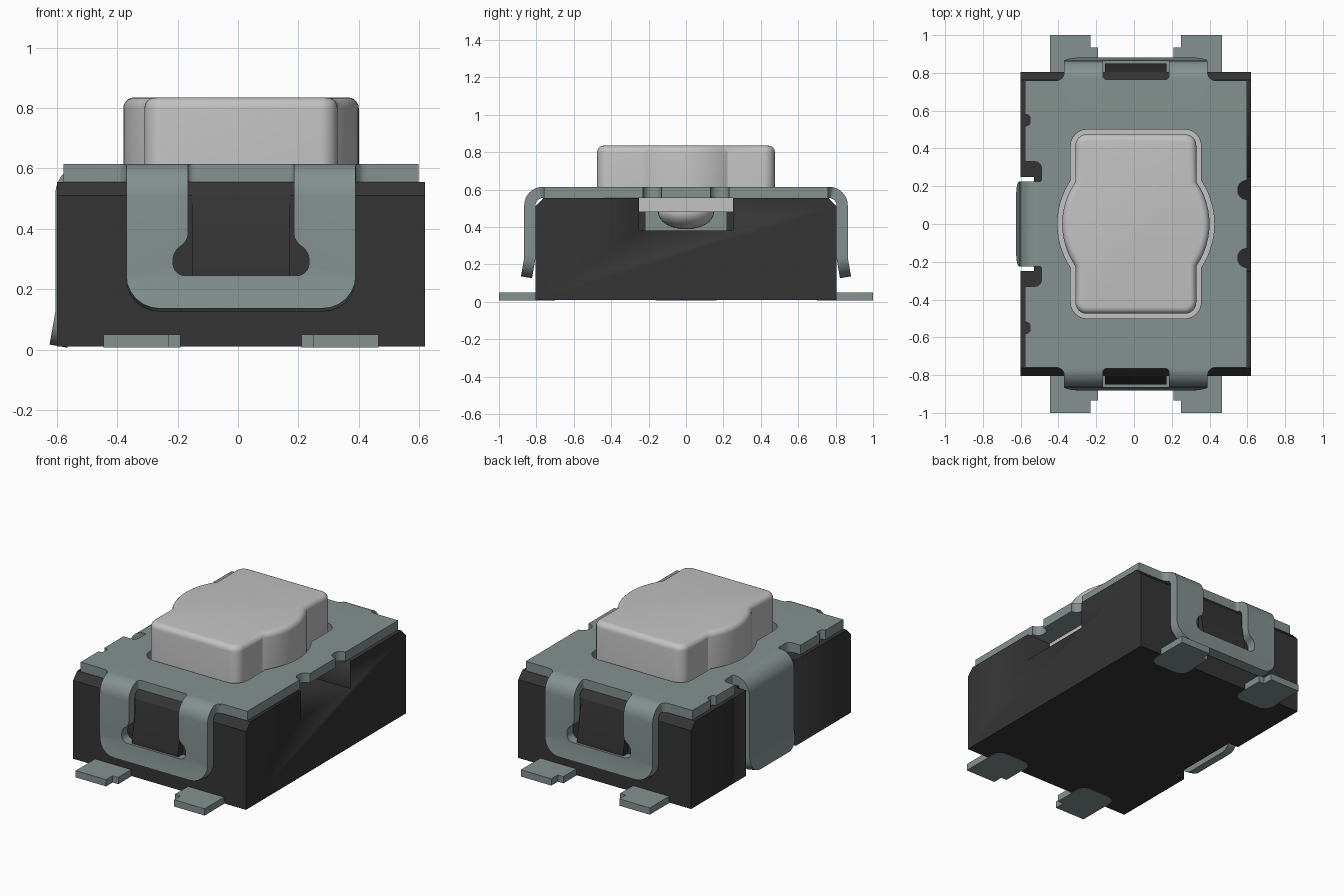
import bpy, bmesh, math
from mathutils import Vector

if "Cube" in bpy.data.objects:
    bpy.data.objects.remove(bpy.data.objects["Cube"], do_unlink=True)

CX = 0.01          # the housing sits slightly off centre because of the side clip
TOP = 0.615        # upper surface of the metal cover
BEND, ARC = 0.1, 0.05 * math.pi


def material(name, rgb):
    m = bpy.data.materials.new(name)
    m.use_nodes = True
    m.diffuse_color = (*rgb, 1)
    m.node_tree.nodes["Principled BSDF"].inputs["Base Color"].default_value = (*rgb, 1)
    return m


BLACK = material("black plastic", (0.035, 0.035, 0.035))
STEEL = material("grey green steel", (0.23, 0.285, 0.28))
PALE = material("pale grey plastic", (0.54, 0.54, 0.54))


def finish(name, bm, mat, smooth=True):
    mesh = bpy.data.meshes.new(name)
    bm.to_mesh(mesh)
    bm.free()
    mesh.materials.append(mat)
    ob = bpy.data.objects.new(name, mesh)
    ob.location.x = CX
    bpy.context.collection.objects.link(ob)
    bpy.ops.object.select_all(action='DESELECT')
    bpy.context.view_layer.objects.active = ob
    ob.select_set(True)
    if smooth:
        bpy.ops.object.shade_smooth_by_angle(angle=math.radians(30))
    return ob


def rounded(corners, steps=6):
    """Closed outline with each (x, y, radius) corner rounded."""
    out = []
    for i, (x, y, r) in enumerate(corners):
        p = Vector((x, y))
        if not r:
            out.append(p)
            continue
        a = p + (Vector(corners[i - 1][:2]) - p).normalized() * r
        b = p + (Vector(corners[(i + 1) % len(corners)][:2]) - p).normalized() * r
        for k in range(steps + 1):
            t = k / steps
            wa, wp, wb = (1 - t) ** 2, 1.414 * t * (1 - t), t * t
            out.append((a * wa + p * wp + b * wb) / (wa + wp + wb))
    return out


def prism(name, pts, axis, lo, hi, mat, bevel=0):
    """Extrude a profile: (y, z) along x, or (x, y) along z."""
    bm = bmesh.new()
    place = (lambda p: (lo, p[0], p[1])) if axis == 'x' else (lambda p: (p[0], p[1], lo))
    base = bm.faces.new([bm.verts.new(place(p)) for p in pts])
    step = Vector((hi - lo, 0, 0)) if axis == 'x' else Vector((0, 0, hi - lo))
    new = bmesh.ops.extrude_face_region(bm, geom=[base], use_keep_orig=True)["geom"]
    bmesh.ops.translate(bm, verts=[v for v in new if isinstance(v, bmesh.types.BMVert)], vec=step)
    bmesh.ops.recalc_face_normals(bm, faces=bm.faces)
    if bevel:
        rim = [e for e in bm.edges if all(v.co.z > hi - 1e-4 for v in e.verts)]
        bmesh.ops.bevel(bm, geom=rim, offset=bevel, segments=5, profile=0.5, affect='EDGES')
    return finish(name, bm, mat)


def rect(a, b, c, d):
    return [(a, c), (b, c), (b, d), (a, d)]


def cut(target, cutter):
    mod = target.modifiers.new("cut", 'BOOLEAN')
    mod.operation, mod.solver, mod.object = 'DIFFERENCE', 'EXACT', cutter
    bpy.context.view_layer.objects.active = target
    bpy.ops.object.modifier_apply(modifier=mod.name)
    bpy.data.objects.remove(cutter, do_unlink=True)


def button_outline(grow):
    """Rounded rectangle merged with a circle that bulges from both sides."""
    w, h, r = 0.32 + grow, 0.475 + grow, 0.39 + grow
    end = math.acos(w / r)
    bulge = [(r * math.cos(t), r * math.sin(t)) for t in (end * k / 10 for k in range(-10, 11))]
    corner = 0.06 + grow
    half = [(x, y, 0) for x, y in bulge] + [(w, h, corner)]
    other = [(-x, -y, 0) for x, y in bulge] + [(-w, -h, corner)]
    return rounded(half + [(-w, h, corner)] + other + [(w, -h, corner)])


# Housing with chamfered ends, side window and clip groove
side = [(-0.805, 0.01), (0.805, 0.01), (0.805, 0.51), (0.762, 0.555), (-0.762, 0.555), (-0.805, 0.51)]
housing = prism("housing", side, 'x', -0.61, 0.61, BLACK)
cut(housing, prism("window_cutter", rect(-0.25, 0.25, 0.38, 0.7), 'x', -0.2, 0.7, BLACK))
cut(housing, prism("groove_cutter", rect(-0.25, 0.25, -0.1, 0.7), 'x', -0.7, -0.54, BLACK))

# Wedge latches and solder feet at both ends
for s, end in ((-1, "front"), (1, "back")):
    wedge = [(0.78, 0.51), (0.805, 0.51), (0.85, 0.27), (0.85, 0.245), (0.78, 0.245)]
    prism(end + "_latch", [(s * y, z) for y, z in wedge], 'x', -0.163, 0.163, BLACK)
    for m, hand in ((-1, "right"), (1, "left")):
        foot = rounded([(0.455, 0.7, 0.06), (0.455, 1, 0), (0.24, 1, 0), (0.24, 0.935, 0),
                        (0.2, 0.935, 0), (0.2, 0.7, 0.06)])
        prism(f"{end}_{hand}_foot", [(m * x, s * y) for x, y in foot], 'z', 0.007, 0.05, STEEL)

# Button, its flange and the contact seen through the side window
prism("button", button_outline(0), 'z', 0.5, 0.835, PALE, bevel=0.035)
prism("button_flange", rect(-0.44, 0.44, -0.53, 0.53), 'z', 0.48, 0.557, PALE)
prism("contact_plate", rect(-0.22, 0.22, 0.38, 0.48), 'x', -0.19, -0.16, STEEL)
bm = bmesh.new()
bmesh.ops.create_uvsphere(bm, u_segments=32, v_segments=16, radius=0.15)
bmesh.ops.scale(bm, vec=(1, 1, 0.6), verts=bm.verts)
bmesh.ops.translate(bm, vec=(0, 0, 0.478), verts=bm.verts)
finish("plunger_tip", bm, PALE)


# Cover: one flat sheet, folded down into two end loops and a side clip
def fold(d, start, down):
    s = d - start
    if s <= 0:
        return d, TOP
    if s < ARC:
        return start + BEND * math.sin(s / BEND), TOP - BEND * (1 - math.cos(s / BEND))
    t = s - ARC
    flare = max(0, t - down)
    tilt = math.radians(10)
    return (start + BEND + flare * math.sin(tilt),
            TOP - BEND - min(t, down) - flare * math.cos(tilt))


LOOP, CLIP = (0.765, 0.28), (0.515, 0.39)
loop_end, clip_end = LOOP[0] + ARC + 0.38, -(CLIP[0] + ARC + 0.5)
E = 0.5875
back = [(E, 0.76, 0), (0.38, 0.76, 0.04), (0.38, loop_end, 0.11),
        (-0.38, loop_end, 0.11), (-0.38, 0.76, 0.04), (-E, 0.76, 0)]
left_edge = [(-E, 0.58, 0), (-0.56, 0.58, 0.02), (-0.56, 0.52, 0.02), (-E, 0.52, 0),
             (-E, 0.33, 0), (-0.5, 0.33, 0.035), (-0.5, 0.225, 0.01), (clip_end, 0.225, 0.08)]
right_edge = [(E, -0.23, 0), (0.54, -0.23, 0.045), (0.54, -0.13, 0.045), (E, -0.13, 0)]
flip = lambda pts: [(x, -y, r) for x, y, r in reversed(pts)]
sheet = rounded(back + left_edge + flip(left_edge) + flip(back) + right_edge + flip(right_edge))

# Loop opening with a small bulb at each lower corner
low = LOOP[0] + ARC + 0.27
opening = rounded([(0.175, 0.765, 0.02), (0.175, low - 0.11, 0.03), (0.225, low - 0.085, 0.03),
                   (0.225, low, 0.04), (-0.225, low, 0.04), (-0.225, low - 0.085, 0.03),
                   (-0.175, low - 0.11, 0.03), (-0.175, 0.765, 0.02)])

bm = bmesh.new()
for ring in (sheet, button_outline(0.025), opening, [(x, -y) for x, y in opening]):
    vs = [bm.verts.new((p[0], p[1], 0)) for p in ring]
    for i, v in enumerate(vs):
        bm.edges.new((vs[i - 1], v))
bmesh.ops.remove_doubles(bm, verts=bm.verts, dist=1e-4)
bmesh.ops.triangle_fill(bm, use_beauty=True, use_dissolve=False, edges=bm.edges[:])
for (start, down), normals in ((LOOP, ((0, 1, 0), (0, -1, 0))), (CLIP, ((-1, 0, 0),))):
    for n in normals:
        for d in [start + ARC * k / 8 for k in range(9)] + [start + ARC + down]:
            bmesh.ops.bisect_plane(bm, geom=bm.verts[:] + bm.edges[:] + bm.faces[:],
                                   plane_co=Vector(n) * d, plane_no=n)
for f in bm.faces:
    f.normal_update()
    if f.normal.z < 0:
        f.normal_flip()
for v in bm.verts:
    x, y = v.co.x, v.co.y
    v.co.z = TOP
    if abs(y) > LOOP[0]:
        d, v.co.z = fold(abs(y), *LOOP)
        v.co.y = math.copysign(d, y)
    elif x < -CLIP[0] and abs(y) < 0.23:
        d, v.co.z = fold(-x, *CLIP)
        v.co.x = -d
cover = finish("metal_cover", bm, STEEL, smooth=False)
solid = cover.modifiers.new("thickness", 'SOLIDIFY')
solid.thickness, solid.offset = 0.06, -1
bpy.ops.object.modifier_apply(modifier=solid.name)
bpy.ops.object.shade_smooth_by_angle(angle=math.radians(30))
